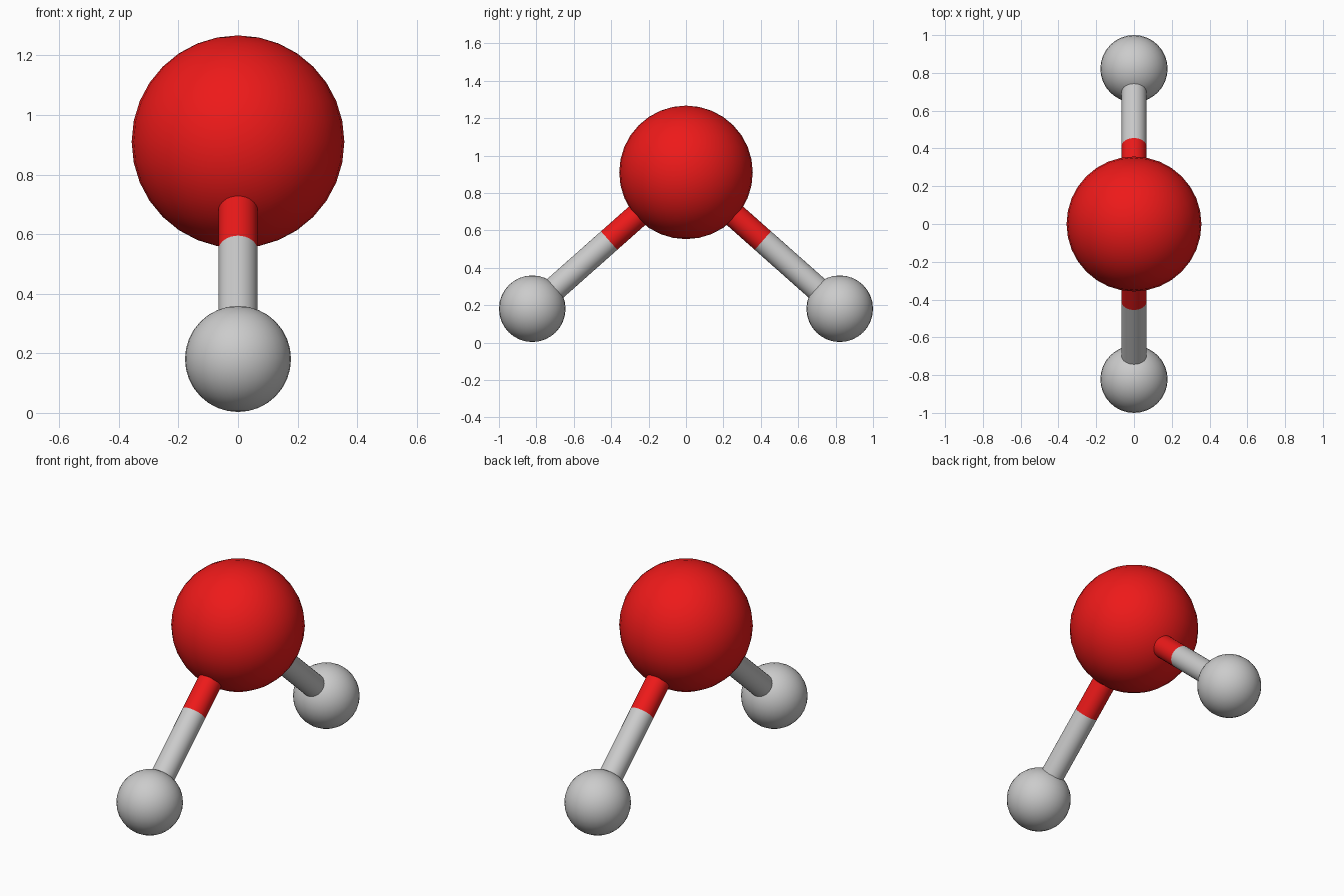
import bpy
import math
from mathutils import Vector

if "Cube" in bpy.data.objects:
    bpy.data.objects.remove(bpy.data.objects["Cube"])

OXYGEN = Vector((0, 0, 0.91))
HYDROGEN = Vector((0, 0.822, 0.181))

red = bpy.data.materials.new("red")
red.diffuse_color = (0.85, 0.01, 0.01, 1)
red.use_nodes = True
red.node_tree.nodes["Principled BSDF"].inputs["Base Color"].default_value = red.diffuse_color


def finish(obj, name, material):
    obj.name = name
    bpy.ops.object.shade_smooth_by_angle(angle=math.radians(40))
    if material:
        obj.data.materials.append(material)


def atom(name, centre, radius, material=None):
    bpy.ops.mesh.primitive_uv_sphere_add(segments=32, ring_count=16,
                                         radius=radius, location=centre)
    finish(bpy.context.object, name, material)


def bond(name, start, end, material=None):
    axis = end - start
    bpy.ops.mesh.primitive_cylinder_add(
        vertices=32, radius=0.066, depth=axis.length,
        location=(start + end) / 2,
        rotation=axis.to_track_quat('Z', 'Y').to_euler())
    finish(bpy.context.object, name, material)


# Large central atom
atom("oxygen_atom", OXYGEN, 0.357, red)

# Small atoms and two-tone bonds on either side
for side, sign in (("back", 1), ("front", -1)):
    h = Vector((0, sign * HYDROGEN.y, HYDROGEN.z))
    middle = (OXYGEN + h) / 2
    atom(side + "_hydrogen_atom", h, 0.178)
    bond(side + "_bond_red_half", OXYGEN, middle, red)
    bond(side + "_bond_grey_half", middle, h)
